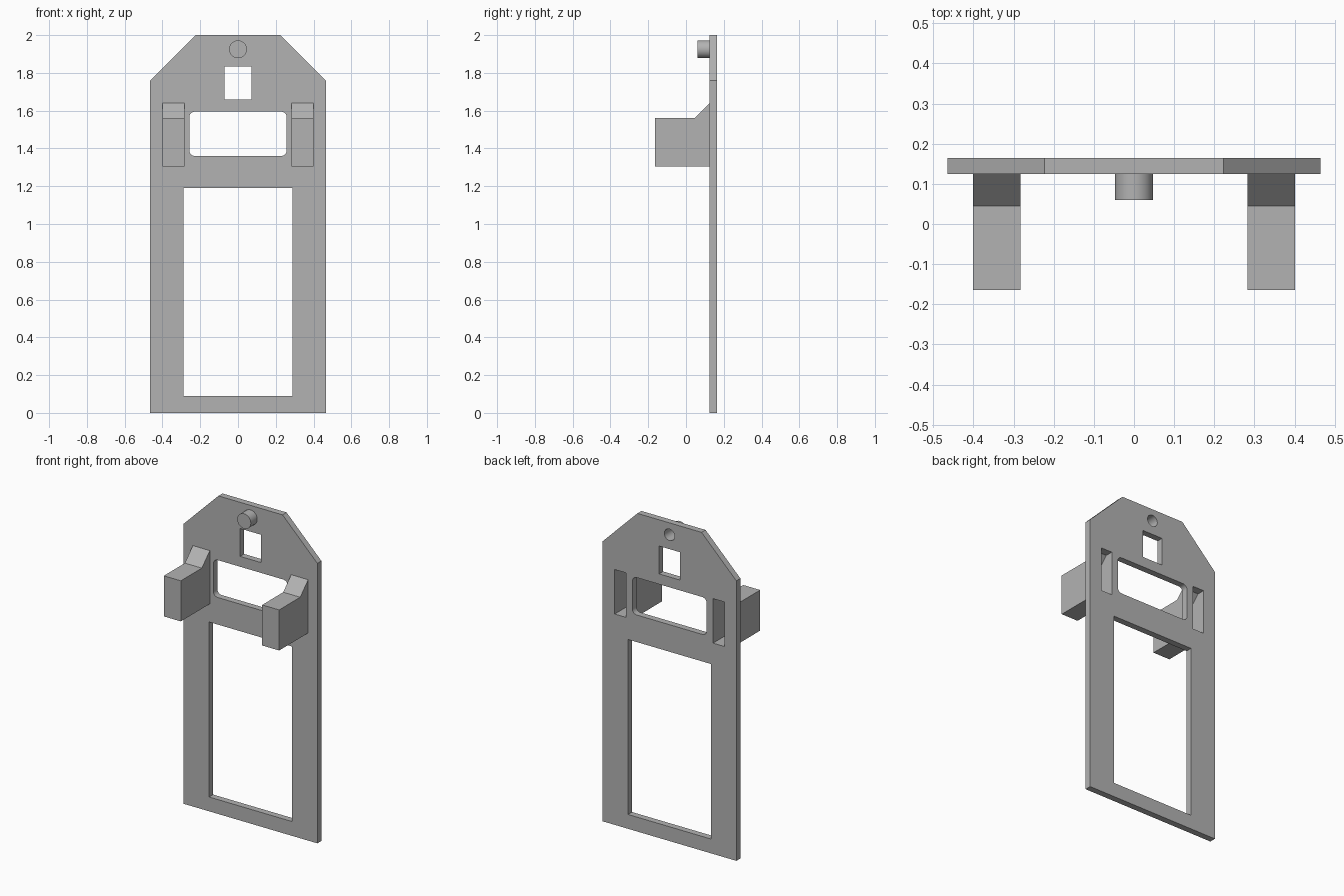
import bpy
import math

cube = bpy.data.objects.get("Cube")
if cube:
    bpy.data.objects.remove(cube, do_unlink=True)

grey = bpy.data.materials.new("plain grey")
grey.use_nodes = True
grey.diffuse_color = (0.45, 0.45, 0.45, 1)
grey.node_tree.nodes["Principled BSDF"].inputs["Base Color"].default_value = grey.diffuse_color

FRONT, BACK = 0.124, 0.164      # plate faces along y
PAST = BACK + 0.05              # cutters end behind the plate


def prism(name, outline, axis, start, end):
    """Extrude an outline along x (outline is y, z) or y (outline is x, z)."""
    def place(p, t):
        return (t, p[0], p[1]) if axis == "x" else (p[0], t, p[1])
    n = len(outline)
    verts = [place(p, t) for t in (start, end) for p in outline]
    faces = [list(range(n)), list(range(n, 2 * n))]
    faces += [(i, (i + 1) % n, n + (i + 1) % n, n + i) for i in range(n)]
    mesh = bpy.data.meshes.new(name)
    mesh.from_pydata(verts, [], faces)
    mesh.materials.append(grey)
    obj = bpy.data.objects.new(name, mesh)
    bpy.context.collection.objects.link(obj)
    # Consistent outward normals
    bpy.context.view_layer.objects.active = obj
    bpy.ops.object.mode_set(mode="EDIT")
    bpy.ops.mesh.select_all(action="SELECT")
    bpy.ops.mesh.normals_make_consistent(inside=False)
    bpy.ops.object.mode_set(mode="OBJECT")
    return obj


def rounded(x0, x1, z0, z1, r=0.0, steps=6):
    """Rectangle outline, with round corners when r is given."""
    if not r:
        return [(x0, z0), (x1, z0), (x1, z1), (x0, z1)]
    centres = [(x1 - r, z1 - r), (x0 + r, z1 - r), (x0 + r, z0 + r), (x1 - r, z0 + r)]
    return [(cx + r * math.cos(a), cz + r * math.sin(a))
            for q, (cx, cz) in enumerate(centres)
            for a in [math.pi / 2 * (q + s / steps) for s in range(steps + 1)]]


def circle(r, z, n=48):
    return [(r * math.cos(2 * math.pi * i / n), z + r * math.sin(2 * math.pi * i / n))
            for i in range(n)]


def cut(obj, cutters):
    """Subtract the cutters and keep the result as plain mesh."""
    for c in cutters:
        mod = obj.modifiers.new("cut", "BOOLEAN")
        mod.operation, mod.solver, mod.object = "DIFFERENCE", "EXACT", c
    graph = bpy.context.evaluated_depsgraph_get()
    mesh = bpy.data.meshes.new_from_object(obj.evaluated_get(graph))
    obj.modifiers.clear()
    obj.data = mesh


# Back plate with clipped top corners
plate = prism("back_plate", [(-0.465, 0), (0.465, 0), (0.465, 1.76), (0.223, 2),
                             (-0.223, 2), (-0.465, 1.76)], "y", FRONT, BACK)

# Openings through the plate
openings = [
    prism("lower_opening", rounded(-0.288, 0.288, 0.09, 1.19), "y", 0, PAST),
    prism("middle_opening", rounded(-0.258, 0.258, 1.36, 1.595, 0.03), "y", 0, PAST),
    prism("upper_opening", rounded(-0.072, 0.072, 1.66, 1.835), "y", 0, PAST),
]

# Hollow brackets with a sloped shoulder, open at the back
shell = [(FRONT, 1.305), (-0.164, 1.305), (-0.164, 1.56), (0.045, 1.56), (FRONT, 1.64)]
hollow = [(PAST, 1.325), (-0.144, 1.325), (-0.144, 1.54), (0.053, 1.54),
          (0.115, 1.605), (PAST, 1.605)]
pockets = []
for side, name in ((1, "left"), (-1, "right")):
    bracket = prism(name + "_bracket", shell, "x", side * 0.283, side * 0.401)
    pocket = prism(name + "_pocket", hollow, "x", side * 0.303, side * 0.381)
    cut(bracket, [pocket])
    pockets.append(pocket)

# Pin with a blind hole from the back
pin = prism("pin", circle(0.047, 1.925), "y", 0.06, FRONT)
bore = prism("pin_bore", circle(0.036, 1.925), "y", 0.08, PAST)
cut(pin, [bore])

cutters = openings + pockets + [bore]
cut(plate, cutters)
for c in cutters:
    bpy.data.objects.remove(c, do_unlink=True)

# Smooth the round surfaces and keep hard edges
for obj in (plate, pin):
    bpy.ops.object.select_all(action="DESELECT")
    obj.select_set(True)
    bpy.context.view_layer.objects.active = obj
    bpy.ops.object.shade_smooth_by_angle(angle=math.radians(30))
